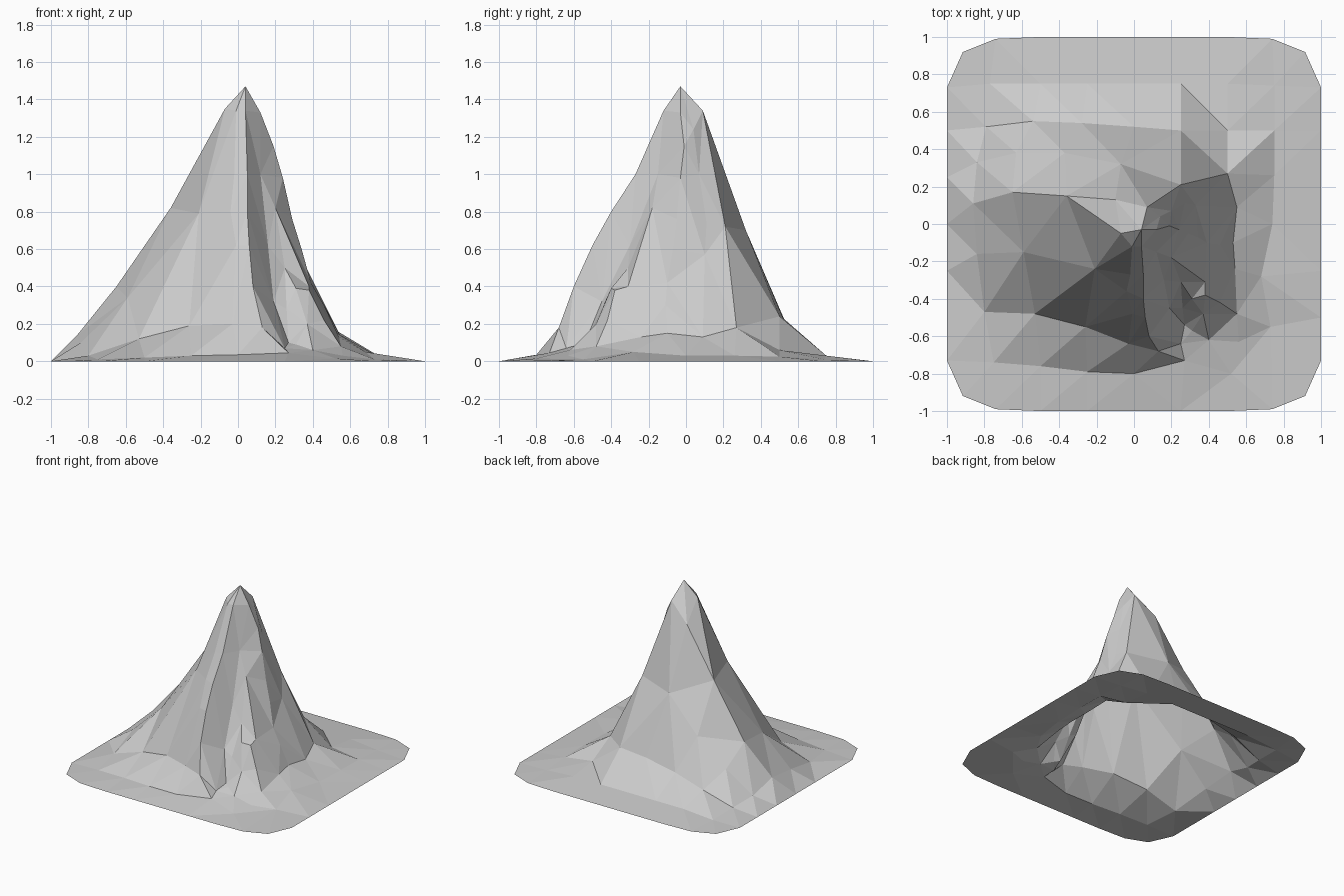
import bpy
from mathutils import Vector
from mathutils.geometry import delaunay_2d_cdt

points, creases = [], []


def line(*pts, crease=True):
    """Add a run of terrain points; a crease keeps its edges in the mesh."""
    start = len(points)
    points.extend(pts)
    if crease:
        creases.extend((i, i + 1) for i in range(start, len(points) - 1))


PEAK = (0.04, -0.03, 1.47)

# Ground outline with clipped corners
for sx in (-1, 1):
    for sy in (-1, 1):
        line((sx, sy * 0.73, 0), (sx * 0.915, sy * 0.92, 0), (sx * 0.74, sy * 0.99, 0))
for t in (-0.5, -0.25, 0, 0.25, 0.5):
    line((t, 1, 0), crease=False)
    line((t, -1, 0), crease=False)
    line((-1, t, 0), crease=False)
    line((1, t, 0), crease=False)

# Foot of the slope: back, right and front
line(*[(x, 0.75, 0.03) for x in (-0.5, -0.25, 0, 0.25, 0.5)])
line((-0.77, 0.75, 0.01), (0.75, 0.74, 0.01), crease=False)
line((0.75, 0.5, 0.025), (0.75, 0.26, 0.03), (0.74, 0, 0.03), (0.68, -0.28, 0.05))
line((0.73, -0.55, 0.01), (0.56, -0.63, 0.03), (0.52, -0.8, 0.015), crease=False)
line((-0.75, -0.74, 0.01), (-0.5, -0.76, 0.02), (-0.25, -0.79, 0.03),
     (0, -0.80, 0.035), (0.27, -0.73, 0.045))

# Lower back band and upper back shoulder
line((-0.79, 0.52, 0.03), (-0.54, 0.55, 0.12), (-0.28, 0.54, 0.19), (0, 0.52, 0.23),
     (0.25, 0.5, 0.24), (0.5, 0.5, 0.06))
line((-0.84, 0.33, 0.07), (-0.63, 0.38, 0.25), (-0.37, 0.38, 0.45), (-0.07, 0.32, 0.70),
     (0.25, 0.21, 0.72), (0.5, 0.27, 0.18))

# Left ridge up to the summit notch
line((-0.86, 0.11, 0.14), (-0.65, 0.17, 0.40), (-0.36, 0.15, 0.82), (-0.10, 0.13, 1.20),
     (-0.07, -0.05, 1.35), PEAK, (0.07, 0.09, 1.34), (-0.10, 0.13, 1.20))

# Front left shoulder and lower band
line((-0.84, -0.16, 0.10), (-0.59, -0.15, 0.34), (-0.21, -0.24, 0.79), (-0.07, -0.05, 1.35))
line((-0.80, -0.47, 0.03), (-0.53, -0.48, 0.12), (-0.26, -0.55, 0.19), (-0.03, -0.64, 0.20))

# Front buttress, left and right edges
line((-0.01, -0.12, 1.34), (-0.02, -0.27, 1.0), (-0.04, -0.36, 0.80), (-0.01, -0.48, 0.62))
line(PEAK, (0.04, -0.12, 1.34), (0.05, -0.27, 1.0), (0.05, -0.40, 0.80), (0.06, -0.50, 0.62),
     (0.08, -0.60, 0.40), (0.13, -0.68, 0.18))

# Gully beside the buttress
line((0.12, -0.15, 1.0), (0.16, -0.30, 0.62), (0.19, -0.45, 0.32), (0.25, -0.64, 0.07))

# Right valley line and right rib
line((0.07, 0.09, 1.34), (0.25, 0.21, 0.72))
line(PEAK, (0.12, -0.03, 1.33), (0.14, 0.04, 1.24), (0.20, 0.07, 1.0),
     (0.27, 0.11, 0.74), (0.33, 0.10, 0.57))
line((0.12, -0.03, 1.33), (0.19, -0.01, 1.15), (0.24, -0.03, 0.98), (0.29, -0.05, 0.76),
     (0.34, -0.07, 0.60), (0.39, -0.10, 0.42), (0.46, -0.11, 0.30), (0.53, -0.10, 0.15))
line((0.55, 0.09, 0.13), (0.20, -0.18, 0.82), (0.54, -0.24, 0.13), crease=False)

# Pointed rock tooth with the recess beside it
line((0.25, -0.31, 0.50), (0.26, -0.45, 0.28), (0.27, -0.54, 0.10), (0.31, -0.57, 0.09))
line((0.25, -0.31, 0.50), (0.38, -0.31, 0.40), (0.38, -0.38, 0.38), (0.46, -0.42, 0.22))
line((0.31, -0.40, 0.39), (0.37, -0.48, 0.20), (0.40, -0.62, 0.06), (0.55, -0.48, 0.08),
     crease=False)

# Triangulate the terrain sheet around its creases
flat = [Vector(p[:2]) for p in points]
verts, _, faces, origins, _, _ = delaunay_2d_cdt(flat, creases, [], 0, 1e-4)


def height(i):
    if origins[i]:
        return points[origins[i][0]][2]
    return min(points, key=lambda p: (Vector(p[:2]) - verts[i]).length)[2]


coords = [(v.x, v.y, height(i)) for i, v in enumerate(verts)]
mesh = bpy.data.meshes.new("mountain")
mesh.from_pydata(coords, [], [list(f) for f in faces])
mesh.update()
if sum(p.normal.z for p in mesh.polygons) < 0:
    mesh.flip_normals()
mountain = bpy.data.objects.new("mountain", mesh)
bpy.context.collection.objects.link(mountain)

rock = bpy.data.materials.new("rock grey")
rock.diffuse_color = (0.6, 0.6, 0.6, 1)
mesh.materials.append(rock)
